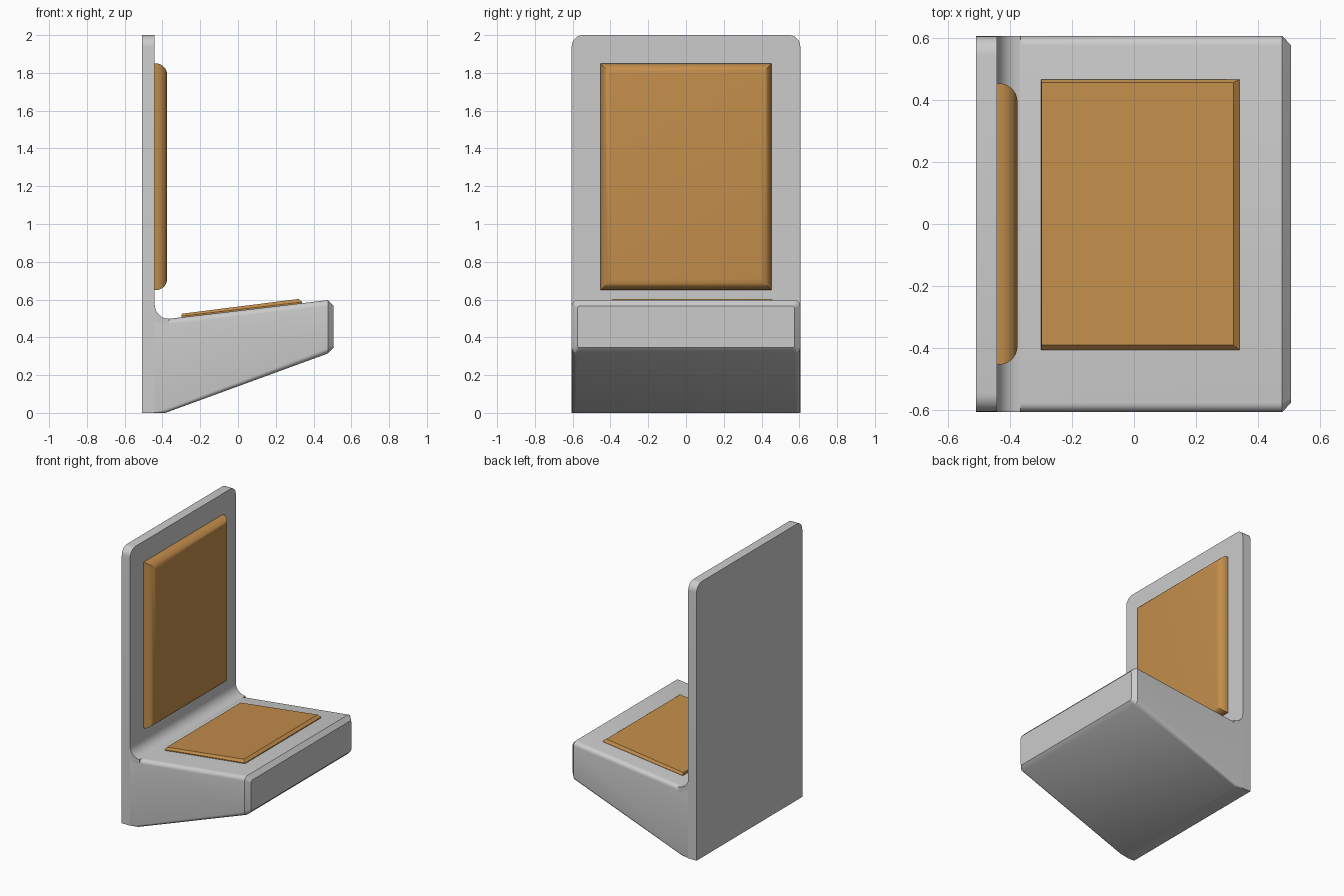
import bpy, bmesh, math

if "Cube" in bpy.data.objects:
    bpy.data.objects.remove(bpy.data.objects["Cube"])

W = 0.605  # half width of the frame


def finish(name, bm, color=None):
    bmesh.ops.recalc_face_normals(bm, faces=bm.faces)
    mesh = bpy.data.meshes.new(name)
    bm.to_mesh(mesh)
    bm.free()
    ob = bpy.data.objects.new(name, mesh)
    bpy.context.collection.objects.link(ob)
    if color:
        mesh.materials.append(color)
    bpy.ops.object.select_all(action='DESELECT')
    ob.select_set(True)
    bpy.context.view_layer.objects.active = ob
    bpy.ops.object.shade_smooth_by_angle(angle=math.radians(30))
    return ob


def loft(name, rings, color=None, cap_start=True):
    """Skin a list of equal-length point rings and cap the ends."""
    bm = bmesh.new()
    vs = [[bm.verts.new(p) for p in r] for r in rings]
    n = len(rings[0])
    for a, b in zip(vs, vs[1:]):
        for i in range(n):
            j = (i + 1) % n
            bm.faces.new((a[i], a[j], b[j], b[i]))
    if cap_start:
        bm.faces.new(vs[0])
    bm.faces.new(vs[-1])
    return finish(name, bm, color)


def round_rect(x, half, z0, z1, r, r_low=None, seg=5):
    """Rounded rectangle in the yz plane."""
    lo = r if r_low is None else r_low
    pts = []
    for k, (sy, sz) in enumerate(((1, 1), (-1, 1), (-1, -1), (1, -1))):
        rad = r if sz > 0 else lo
        cy = sy * (half - rad)
        cz = z1 - rad if sz > 0 else z0 + rad
        for i in range(seg + 1):
            a = math.pi / 2 * (k + i / seg)
            pts.append((x, cy + rad * math.cos(a), cz + rad * math.sin(a)))
    return pts


orange = bpy.data.materials.new("orange_pad")
orange.diffuse_color = (0.55, 0.27, 0.07, 1)
orange.use_nodes = True
orange.node_tree.nodes["Principled BSDF"].inputs["Base Color"].default_value = orange.diffuse_color

# Back panel with rounded top corners and square bottom corners
def panel_ring(x):
    r = 0.06
    pts = [(x, -W, 0), (x, W, 0)]
    for k, s in ((0, 1), (1, -1)):
        for i in range(7):
            a = math.pi / 2 * (k + i / 6)
            pts.append((x, s * (W - r) + r * math.cos(a), 2 - r + r * math.sin(a)))
    return pts


loft("back_panel", [panel_ring(-0.508), panel_ring(-0.441)])

# Wedge-shaped seat with rounded long edges and chamfered front
loft("seat", [
    round_rect(-0.441, W, 0.0, 0.49, 0.004),
    round_rect(-0.385, W, 0.0, 0.496, 0.03, 0.02),
    round_rect(0.477, W, 0.315, 0.597, 0.03),
    round_rect(0.506, W - 0.03, 0.345, 0.567, 0.015),
], cap_start=False)

# Concave fillet between seat and back panel
def fillet_ring(y):
    pts = [(-0.365, y, 0.46), (-0.441, y, 0.46)]
    for i in range(9):
        a = math.pi + math.pi / 2 * i / 8
        pts.append((-0.365 + 0.076 * math.cos(a), y, 0.574 + 0.076 * math.sin(a)))
    return pts


loft("seat_fillet", [fillet_ring(-W), fillet_ring(W)])

# Back cushion: rectangles shrinking along a quarter round
def back_pad_ring(x, d):
    y, z0, z1 = 0.453 - d, 0.65 + d, 1.85 - d
    return [(x, -y, z0), (x, y, z0), (x, y, z1), (x, -y, z1)]


rings = [back_pad_ring(-0.441, 0)]
for i in range(8):
    a = math.pi / 2 * i / 7
    rings.append(back_pad_ring(-0.435 + 0.06 * math.sin(a), 0.06 * (1 - math.cos(a))))
loft("back_cushion", rings, orange, cap_start=False)

# Seat cushion: thin tilted slab with sloped rim
def seat_pad_ring(x0, x1, y0, y1, zb, zf):
    return [(x0, y0, zb), (x1, y0, zf), (x1, y1, zf), (x0, y1, zb)]


loft("seat_cushion", [
    seat_pad_ring(-0.30, 0.34, -0.405, 0.465, 0.495, 0.57),
    seat_pad_ring(-0.30, 0.34, -0.405, 0.465, 0.512, 0.587),
    seat_pad_ring(-0.297, 0.32, -0.39, 0.455, 0.525, 0.603),
], orange)
